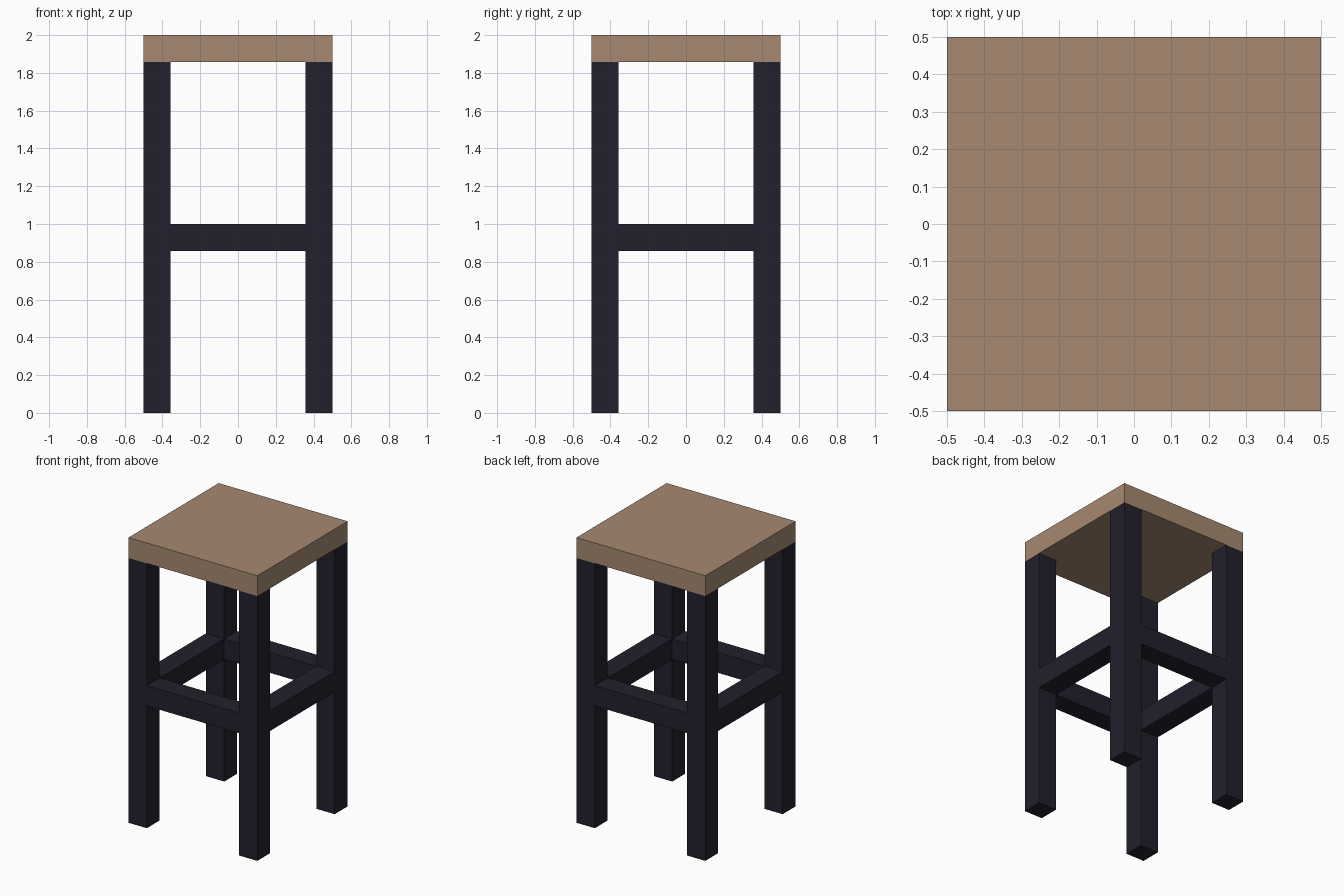
import bpy

if "Cube" in bpy.data.objects:
    bpy.data.objects.remove(bpy.data.objects["Cube"])

T = 1 / 7          # thickness shared by legs, rails and seat
H = 2.0            # overall height
C = 0.5 - T / 2    # centre offset of legs and rails
RAIL_TOP = 1.0


def material(name, color):
    mat = bpy.data.materials.new(name)
    mat.diffuse_color = color
    mat.use_nodes = True
    mat.node_tree.nodes["Principled BSDF"].inputs["Base Color"].default_value = mat.diffuse_color
    return mat


def box(name, center, size, mat):
    bpy.ops.mesh.primitive_cube_add(size=1, location=center)
    obj = bpy.context.object
    obj.name = name
    obj.scale = size
    bpy.ops.object.transform_apply(location=False, rotation=False, scale=True)
    obj.data.materials.append(mat)
    return obj


wood = material("light_wood", (0.38, 0.25, 0.16, 1))
dark = material("dark_frame", (0.016, 0.015, 0.026, 1))

# Seat slab
box("seat", (0, 0, H - T / 2), (1, 1, T), wood)

# Four corner legs, flush with the seat edges
leg_h = H - T
for y, fb in ((-C, "front"), (C, "back")):
    for x, lr in ((-C, "left"), (C, "right")):
        box(f"{fb}_{lr}_leg", (x, y, leg_h / 2), (T, T, leg_h), dark)

# Footrest rails spanning between the legs
span = 1 - 2 * T
rail_z = RAIL_TOP - T / 2
for s, fb, lr in ((-1, "front", "left"), (1, "back", "right")):
    box(f"{fb}_rail", (0, s * C, rail_z), (span, T, T), dark)
    box(f"{lr}_rail", (s * C, 0, rail_z), (T, span, T), dark)
